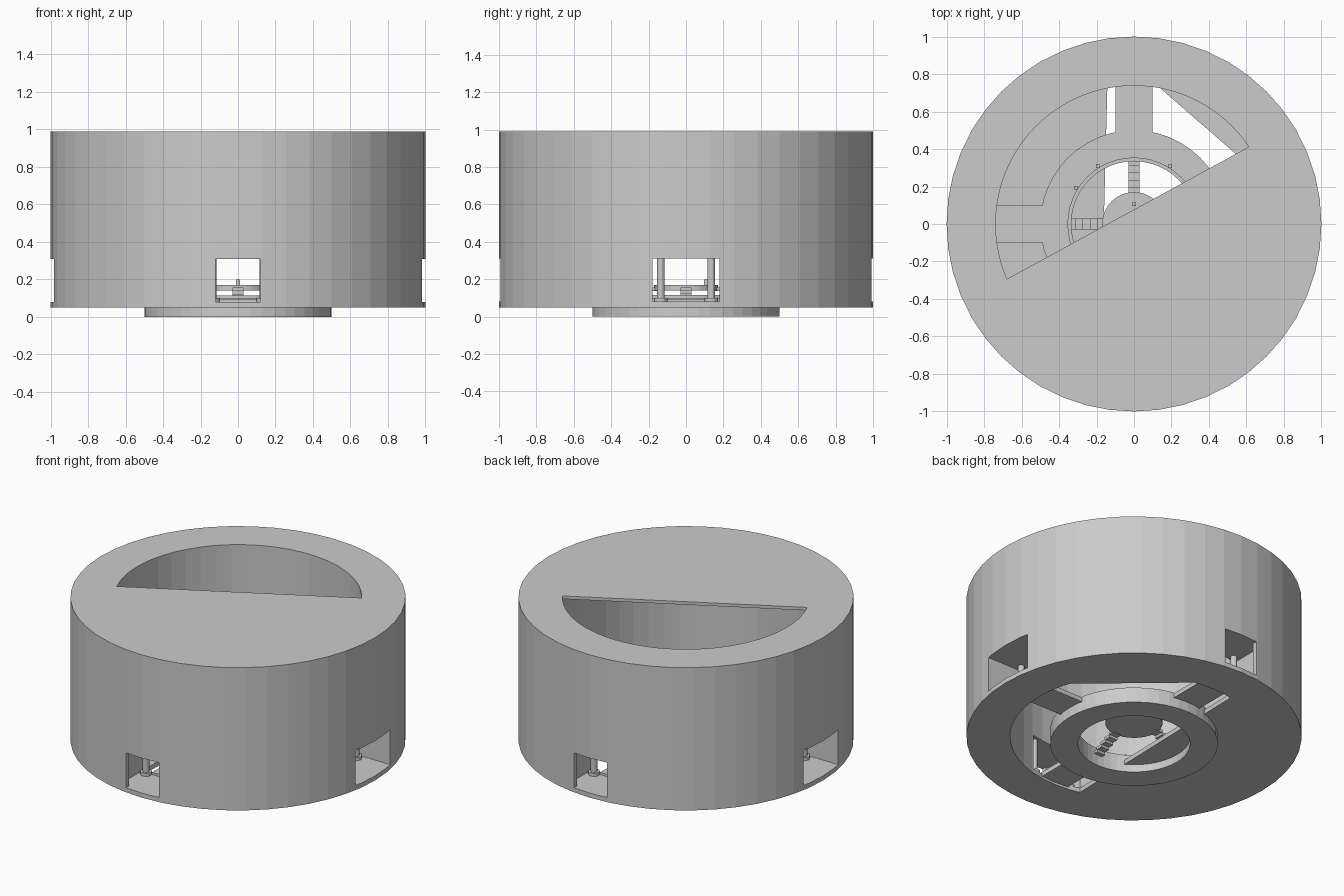
import bpy, bmesh, math
from mathutils import Matrix

cube = bpy.data.objects.get("Cube")
if cube:
    bpy.data.objects.remove(cube, do_unlink=True)

grey = bpy.data.materials.new("plain grey")
grey.use_nodes = True
COLOUR = (0.6, 0.6, 0.6, 1)
grey.diffuse_color = COLOUR
grey.node_tree.nodes["Principled BSDF"].inputs["Base Color"].default_value = COLOUR
SIDES = 48


def finish(name, bm):
    bmesh.ops.recalc_face_normals(bm, faces=bm.faces)
    mesh = bpy.data.meshes.new(name)
    bm.to_mesh(mesh)
    bm.free()
    mesh.materials.append(grey)
    obj = bpy.data.objects.new(name, mesh)
    bpy.context.collection.objects.link(obj)
    return obj


def arc(radius, start, end, steps=SIDES):
    angles = [math.radians(start + (end - start) * i / steps) for i in range(steps + 1)]
    return [(radius * math.cos(a), radius * math.sin(a)) for a in angles]


def prism(name, outline, low, high):
    bm = bmesh.new()
    face = bm.faces.new([bm.verts.new((x, y, low)) for x, y in outline])
    top = bmesh.ops.extrude_face_region(bm, geom=[face])["geom"]
    moved = [v for v in top if isinstance(v, bmesh.types.BMVert)]
    bmesh.ops.translate(bm, verts=moved, vec=(0, 0, high - low))
    return finish(name, bm)


def disc(name, radius, low, high, sides=SIDES, x=0, y=0):
    outline = [(x + px, y + py) for px, py in arc(radius, 0, 360, sides)[:-1]]
    return prism(name, outline, low, high)


def box(name, x0, x1, y0, y1, low, high):
    return prism(name, [(x0, y0), (x1, y0), (x1, y1), (x0, y1)], low, high)


def tube(name, inner, outer, low, high):
    bm = bmesh.new()
    loops = []
    for r, z in ((inner, low), (outer, low), (outer, high), (inner, high)):
        loops.append([bm.verts.new((x, y, z)) for x, y in arc(r, 0, 360)[:-1]])
    for k in range(4):
        a, b = loops[k], loops[(k + 1) % 4]
        for i in range(SIDES):
            j = (i + 1) % SIDES
            bm.faces.new((a[i], a[j], b[j], b[i]))
    return finish(name, bm)


def cut(target, cutter):
    mod = target.modifiers.new(cutter.name, "BOOLEAN")
    mod.operation = "DIFFERENCE"
    mod.solver = "EXACT"
    mod.object = cutter
    cutter.hide_render = True
    cutter.hide_viewport = True
    cutter.display_type = "WIRE"


# Housing: closed drum with a hollow core, half-open lid and four side windows
housing = disc("housing", 1, 0.05, 0.99)
cut(housing, disc("core_cutter", 0.74, -0.2, 0.97))
cut(housing, prism("lid_opening_cutter", arc(0.738, 33.9, 203.4), 0.9, 1.2))
cut(housing, box("front_back_window_cutter", -0.12, 0.12, -1.2, 1.2, 0.08, 0.31))
cut(housing, box("front_back_pocket_cutter", -0.18, 0.18, -0.96, 0.96, 0.08, 0.31))
cut(housing, box("side_window_cutter", -1.2, 1.2, -0.18, 0.18, 0.08, 0.31))

# Floor plates with straight inner edges
prism("floor_plate", arc(0.745, 101, 256), 0.05, 0.08)
prism("corner_floor_plate", arc(0.745, 18, 80), 0.05, 0.08)

# Hub ring with a raised inner lip
tube("hub_ring", 0.335, 0.5, 0, 0.1)
tube("ring_lip", 0.335, 0.355, 0.1, 0.115)
disc("hub", 0.17, 0.14, 0.17)
box("hub_pin", -0.01, 0.01, 0.095, 0.115, 0.16, 0.2)

# Four arms, each with stepped inner spokes, and window posts
STEPS = 5
for quarter in range(4):
    turn = Matrix.Rotation(quarter * math.pi / 2, 4, "Z")
    parts = [box("outer_arm", 0.48, 0.75, -0.1, 0.1, 0.065, 0.095)]
    for i in range(STEPS):
        r = 0.35 - 0.038 * i
        z = 0.07 + 0.017 * i
        parts.append(box("spoke_step", r - 0.045, r, -0.03, 0.03, z, z + 0.019))
    for side in (-1, 1):
        parts.append(disc("window_post", 0.02, 0.075, 0.315, 12, 0.765, side * 0.135))
        parts.append(disc("post_foot", 0.035, 0.075, 0.1, 12, 0.765, side * 0.135))
        a = math.radians(side * 32)
        x, y = 0.365 * math.cos(a), 0.365 * math.sin(a)
        parts.append(box("ring_peg", x - 0.01, x + 0.01, y - 0.01, y + 0.01, 0.09, 0.13))
    for part in parts:
        part.data.transform(turn)
